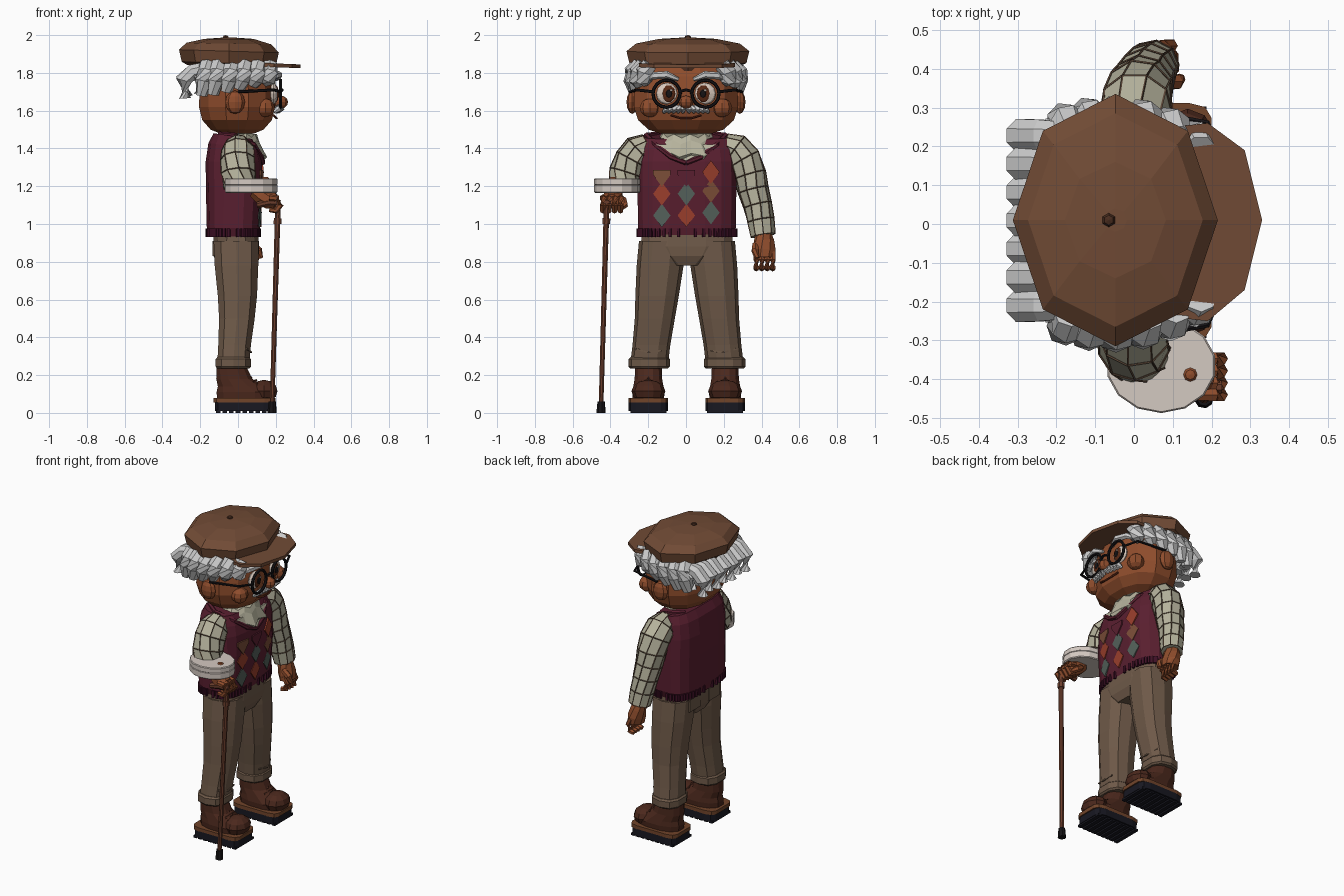
import bpy, bmesh, math
from mathutils import Vector, Matrix


def mat(name, hexcol):
    lin = [(int(hexcol[i:i + 2], 16) / 255) ** 2.2 for i in (0, 2, 4)]
    m = bpy.data.materials.new(name)
    m.diffuse_color = (*lin, 1)
    return m


SKIN, HAT, HATD = mat("skin", "8E4E30"), mat("hat_brown", "704C38"), mat("hat_dark", "4A3024")
HAIR, SHIRT, PLAID = mat("hair", "C2BEC0"), mat("shirt", "B5B29C"), mat("plaid", "5E4A3C")
VEST, RIB, PANTS = mat("vest", "5A2433"), mat("rib", "40172A"), mat("trousers", "6E5A4A")
SHOE, WELT, SOLE = mat("shoe", "4C2C22"), mat("welt", "70462E"), mat("sole", "1E1E26")
WHITE, DARK, IRIS = mat("white", "D8C8BC"), mat("black", "1C1A1C"), mat("iris", "5A2E1C")
RED, TEAL, OCHRE = mat("red", "97402F"), mat("teal", "54605A"), mat("ochre", "7A4E3A")
CUFF, CANE, LIP = mat("cuff", "D3C8C0"), mat("cane", "6B4030"), mat("lip", "58291C")


def make(name, bm, m):
    bmesh.ops.recalc_face_normals(bm, faces=bm.faces)
    me = bpy.data.meshes.new(name)
    bm.to_mesh(me)
    bm.free()
    me.materials.append(m)
    ob = bpy.data.objects.new(name, me)
    bpy.context.collection.objects.link(ob)
    return ob


def loft(name, rings, m):
    bm = bmesh.new()
    vs = [[bm.verts.new(p) for p in r] for r in rings]
    n = len(vs[0])
    for a, b in zip(vs, vs[1:]):
        for i in range(n):
            bm.faces.new((a[i], a[(i + 1) % n], b[(i + 1) % n], b[i]))
    bm.faces.new(vs[0][::-1])
    bm.faces.new(vs[-1])
    return make(name, bm, m)


def ring(cx, cy, z, rx, ry, n=8, p=2, tilt=0, off=0.5):
    pts = []
    for i in range(n):
        a = 2 * math.pi * (i + off) / n
        c, s = math.cos(a), math.sin(a)
        x = math.copysign(abs(c) ** (2 / p), c) * rx
        pts.append(Vector((cx + x, cy + math.copysign(abs(s) ** (2 / p), s) * ry, z + tilt * x)))
    return pts


def tube(name, path, radii, m, n=6, flat=1):
    path = [Vector(p) for p in path]
    rings = []
    for i, p in enumerate(path):
        t = path[min(i + 1, len(path) - 1)] - path[max(i - 1, 0)]
        q = t.to_track_quat('Z', 'Y')
        rings.append([p + q @ v for v in ring(0, 0, 0, radii[i], radii[i] * flat, n)])
    return loft(name, rings, m)


def ball(name, c, r, m, u=10, v=6, axis='Z'):
    bm = bmesh.new()
    rot = Matrix.Rotation(math.pi / 2, 4, 'Y') if axis == 'X' else Matrix()
    bmesh.ops.create_uvsphere(bm, u_segments=u, v_segments=v, radius=1, matrix=rot)
    bmesh.ops.transform(bm, verts=bm.verts, matrix=Matrix.Translation(c) @ Matrix.Diagonal((*r, 1)))
    return make(name, bm, m)


def box(name, c, size, m, rz=0):
    bm = bmesh.new()
    bmesh.ops.create_cube(bm, size=1, matrix=Matrix.Translation(c) @ Matrix.Rotation(rz, 4, 'Z')
                          @ Matrix.Diagonal((*size, 1)))
    return make(name, bm, m)


# flat cap: crown, button, brim
loft("cap_crown", [ring(-.048, .01, z, rx, ry, 8, 2, t, 0) for z, rx, ry, t in
     ((1.835, .22, .27, -.03), (1.852, .25, .31, -.03), (1.915, .264, .325, -.03), (1.955, .225, .275, -.02),
      (1.98, .13, .15, 0), (1.987, .03, .03, 0))], HAT)
ball("cap_button", (-.065, .01, 1.988), (.018, .018, .012), HATD, 6, 4)
brim = [(.1, .25), (.19, .26), (.285, .19), (.33, .01), (.285, -.17), (.19, -.25), (.1, -.24)]
loft("cap_brim", [[Vector((x, y, z + .04 * (.2 - x))) for x, y in brim] for z in (1.83, 1.85)], HAT)
loft("cap_band", [ring(-.04, .01, z, .22, .28, 8, 2, 0, 0) for z in (1.81, 1.85)], HATD)

# head
loft("head", [ring(-.005, 0, z, rx, ry, 12, 2.2) for z, rx, ry in
     ((1.478, .09, .14), (1.50, .145, .205), (1.55, .19, .262), (1.62, .208, .285),
      (1.70, .205, .282), (1.78, .195, .27), (1.85, .17, .24))], SKIN)
loft("neck", [ring(-.02, 0, z, .09, .1, 8) for z in (1.38, 1.5)], SKIN)
ball("nose", (.225, 0, 1.645), (.04, .038, .035), SKIN, 8, 6)
tube("mouth", [(.19, -.08, 1.575), (.205, -.03, 1.56), (.205, .03, 1.56), (.19, .08, 1.575)], [.006] * 4, LIP, 5)
for s, side in ((-1, "right"), (1, "left")):
    ball(side + "_ear", (-.015, s * .285, 1.645), (.052, .03, .062), SKIN, 8, 6)
    ball(side + "_cheek", (.145, s * .19, 1.615), (.05, .055, .05), SKIN, 8, 6)
    ball(side + "_eye", (.188, s * .1, 1.69), (.022, .058, .058), WHITE, 12, 6, 'X')
    ball(side + "_iris", (.203, s * .092, 1.69), (.012, .036, .046), IRIS, 10, 6, 'X')
    ball(side + "_pupil", (.211, s * .09, 1.69), (.008, .02, .025), DARK, 8, 4, 'X')
    ball(side + "_glint", (.218, s * .09 + .012, 1.708), (.004, .008, .008), WHITE, 6, 4, 'X')
    # spectacles
    bpy.ops.mesh.primitive_torus_add(location=(.225, s * .103, 1.69), rotation=(0, math.pi / 2, 0),
                                     major_radius=.072, minor_radius=.009, major_segments=16, minor_segments=6)
    o = bpy.context.object
    o.name = side + "_lens_rim"
    o.data.materials.append(DARK)
    tube(side + "_glasses_arm", [(.225, s * .175, 1.70), (.19, s * .26, 1.71), (0, s * .295, 1.70)], [.008] * 3, DARK)
    # eyebrow and moustache
    tube(side + "_eyebrow", [(.205, s * .04, 1.765), (.215, s * .1, 1.79), (.195, s * .17, 1.785), (.17, s * .2, 1.765)],
         [.01, .02, .02, .008], HAIR)
    for j in range(5):
        y = s * (.014 + j * .021)
        tube(side + "_moustache_tuft", [(.215, y * .8, 1.632 - j * .003), (.227 - j * .004, y * 1.1, 1.608),
             (.212 - j * .005, y * 1.2, 1.59)], [.01, .019, .008], HAIR)
    # side hair tufts
    for x, low in ((.155, 1.755), (.09, 1.735), (.02, 1.715), (-.05, 1.70), (-.12, 1.685), (-.18, 1.68)):
        y = s * .275 * math.sqrt(1 - ((x + .06) / .34) ** 2)
        tube(side + "_hair_tuft", [(x + .015, y * .9, 1.845), (x + .01, y * 1.03, 1.805), (x, y * 1.04, 1.76),
             (x - .012, y, low)], [.042, .046, .046, .03], HAIR, 7)
tube("glasses_bridge", [(.225, -.04, 1.70), (.235, 0, 1.71), (.225, .04, 1.70)], [.008] * 3, DARK)

# back hair in two tiers
for i in range(7):
    y = -.21 + i * .073
    d = .01 * (i % 2)
    tube("back_hair_tuft", [(-.15, y, 1.83), (-.24, y, 1.805), (-.287, y, 1.76 + d), (-.28 + d, y, 1.665 + d)],
         [.035, .044, .046, .034], HAIR, 8)
    tube("inner_hair_tuft", [(-.14, y, 1.81), (-.205, y, 1.765), (-.20, y, 1.69)], [.045, .05, .035], HAIR)

# shirt collar with zigzag flaps
collar = []
for z, r, amp, t in ((1.485, .1, 0, -.1), (1.46, .115, .04, -.15), (1.41, .145, .1, -.25), (1.39, .13, .1, -.25)):
    collar.append([Vector((p.x * k * .9 + .012, p.y * k * 1.3, p.z - (.02 if i % 2 else 0)))
                   for i, p in enumerate(ring(0, 0, z, r, r, 18, 2, t))
                   for k in [1 + (amp if i % 2 else -amp)]])
loft("shirt_collar", collar, SHIRT)
bib = [(-.16, 1.42), (.16, 1.42), (.08, 1.365), (0, 1.335), (-.08, 1.365)]
loft("shirt_bib", [[Vector((x - abs(y) * .25, y, z)) for y, z in bib] for x in (.05, .14)], SHIRT)

# knitted vest, neckline, hem
loft("vest", [ring(cx, .005, z, rx, ry, 16, 3.2, t) for z, cx, rx, ry, t in
     ((.93, -.025, .132, .242, 0), (.98, -.025, .142, .262, 0), (1.2, -.02, .152, .265, 0), (1.33, -.023, .15, .262, 0),
      (1.41, -.023, .135, .252, -.15), (1.465, -.025, .105, .235, -.15))], VEST)
for s in (-1, 1):
    tube("neckline_trim", [(-.1, s * .15, 1.475), (-.02, s * .21, 1.47), (.085, s * .16, 1.42), (.122, s * .08, 1.355), (.132, 0, 1.325)],
         [.014] * 5, VEST)
for p in ring(-.025, .005, .953, .139, .26, 52, 3.2):
    box("hem_rib", p, (.014, .014, .045), RIB, math.atan2(p.y * .4, p.x + .03))

# argyle diamonds, flush with the knit
for r, (z, cols) in enumerate(((1.26, (OCHRE, VEST, RED)), (1.16, (RED, TEAL, OCHRE)), (1.045, (TEAL, RED, TEAL)))):
    for c, m in enumerate(cols):
        y, zz = -.128 + c * .13, z + (.015 if c == 2 else 0)
        h = .025 if (r == 0 and c < 2) else .062
        d = [(0, -.062), (.046, 0), (.046, h), (-.046, h), (-.046, 0)] if h < .05 else \
            [(0, -.062), (.046, 0), (0, h), (-.046, 0)]
        x0 = .118 + (zz - 1.04) * .05
        loft("argyle_diamond", [[Vector((x0 + k - .16 * max(0, abs(y + a) - .09), y + a, zz + b)) for a, b in d]
                                for k in (-.02, .007)], m)

# plaid sleeves
arms = {"left": ([(0, .2, 1.42), (0, .26, 1.395), (.005, .308, 1.34), (.012, .338, 1.26), (.02, .355, 1.18),
                  (.03, .378, 1.10), (.04, .395, 1.02), (.05, .408, .94)],
                 [.06, .085, .09, .086, .08, .074, .07, .064]),
        "right": ([(0, -.2, 1.42), (0, -.25, 1.39), (0, -.285, 1.34), (.0, -.315, 1.27), (.01, -.33, 1.2)],
                  [.06, .085, .09, .09, .085])}
for side, (path, rad) in arms.items():
    tube(side + "_sleeve", path, rad, SHIRT, 9)
    grid = tube(side + "_sleeve_plaid", path, [r + .002 for r in rad], PLAID, 9)
    w = grid.modifiers.new("lines", 'WIREFRAME')
    w.thickness = .006

# left hand
tube("left_palm", [(.05, .41, .95), (.055, .413, .91), (.065, .415, .86), (.07, .415, .82)], [.045, .055, .062, .058], SKIN, 8, .85)
for i in range(4):
    y = .372 + i * .029
    tube("left_finger", [(.075, y, .85), (.095, y, .81), (.085, y, .77), (.055, y, .762)], [.017, .018, .018, .014], SKIN)
tube("left_thumb", [(.07, .37, .89), (.11, .365, .86), (.12, .375, .82)], [.02, .02, .013], SKIN)

# broad right cuff, gripping hand
loft("right_cuff", [ring(.07, -.365, z, .142 * k, .122 * k, 14) for z, k in
                    ((1.165, .96), (1.17, 1), (1.205, 1), (1.207, .97), (1.21, 1), (1.237, 1), (1.242, .97))], CUFF)
ball("cuff_button", (.145, -.388, 1.242), (.018, .018, .008), SKIN, 8, 4)
tube("right_palm", [(.09, -.38, 1.18), (.13, -.385, 1.15), (.17, -.39, 1.125), (.2, -.395, 1.12)], [.045, .052, .052, .04], SKIN, 8)
for i in range(4):
    y = -.44 + i * .031
    tube("right_finger", [(.165, y, 1.14), (.207, y, 1.135), (.224, y, 1.10), (.2, y, 1.07), (.165, y, 1.075)],
         [.017, .018, .018, .016, .012], SKIN)
tube("right_thumb", [(.13, -.335, 1.13), (.17, -.325, 1.10), (.2, -.345, 1.08)], [.02, .019, .013], SKIN)

# walking cane
tube("cane_shaft", [(.18, -.45, .03), (.212, -.42, 1.11)], [.013, .016], CANE, 8)
tube("cane_handle", [(.225, -.42, 1.11), (.17, -.42, 1.115), (.10, -.42, 1.10)], [.018, .02, .018], CANE, 8)
tube("cane_collar", [(.209, -.422, 1.0), (.21, -.421, 1.03)], [.022, .022], CANE, 8)
tube("cane_tip", [(.18, -.45, 0), (.1815, -.449, .06)], [.025, .02], DARK, 8)

# trousers
loft("trouser_seat", [ring(-.01, .005, z, rx, ry, 12, 3) for z, rx, ry in
     ((.78, .1, .1), (.83, .122, .2), (.88, .125, .25), (.945, .12, .245))], PANTS)
for y in (-.1, .1):
    box("back_pocket", (-.128, y, .87), (.016, .11, .08), PANTS)
for s, side in ((-1, "right"), (1, "left")):
    loft(side + "_trouser_leg", [ring(cx, s * y + .005, z, rx, ry, 10, 2.5) for z, cx, rx, y, ry in
         ((.26, -.025, .088, .2, .1), (.36, -.018, .09, .188, .1), (.50, -.006, .098, .17, .106),
          (.62, -.003, .108, .158, .115), (.78, -.008, .12, .142, .124), (.91, -.01, .124, .132, .122))], PANTS)
    loft(side + "_trouser_cuff", [ring(-.025, s * .2 + .005, z, rx, rx * 1.13, 10, 2.5) for z, rx in
         ((.235, .088), (.245, .097), (.285, .097), (.295, .088))], PANTS)
    tube(side + "_ankle_crease", [(.06, s * .13, .33), (.07, s * .2, .32), (.045, s * .27, .34)], [.006] * 3, PANTS, 4)
    # shoe
    yc = s * .203 + .004
    loft(side + "_shoe", [ring(cx, yc, z, rx, ry, 12, 2.4) for z, cx, rx, ry in
         ((.075, .04, .155, .085), (.11, .04, .158, .088), (.14, .015, .125, .082),
          (.18, -.02, .098, .075), (.25, -.035, .08, .072))], SHOE)
    ball(side + "_toe_cap", (.138, yc, .115), (.075, .09, .06), SHOE, 10, 6)
    for k in range(3):
        tube(side + "_lace", [(.065 + k * .025 - .01, yc - .05, .172 - k * .012), (.07 + k * .025, yc, .185 - k * .014),
             (.065 + k * .025 - .01, yc + .05, .172 - k * .012)], [.008] * 3, SHOE, 5)
    # layered sole with treads
    for nm, z0, z1, gx, m in (("midsole", .01, .056, .158, SOLE), ("welt", .054, .078, .166, WELT)):
        loft(f"{side}_{nm}", [ring(.035, yc, z, gx, .106, 12, 6) for z in (z0, z1)], m)
    for k in range(9):
        box(side + "_tread", (-.105 + k * .035, yc, .007), (.024, .19, .014), SOLE)
